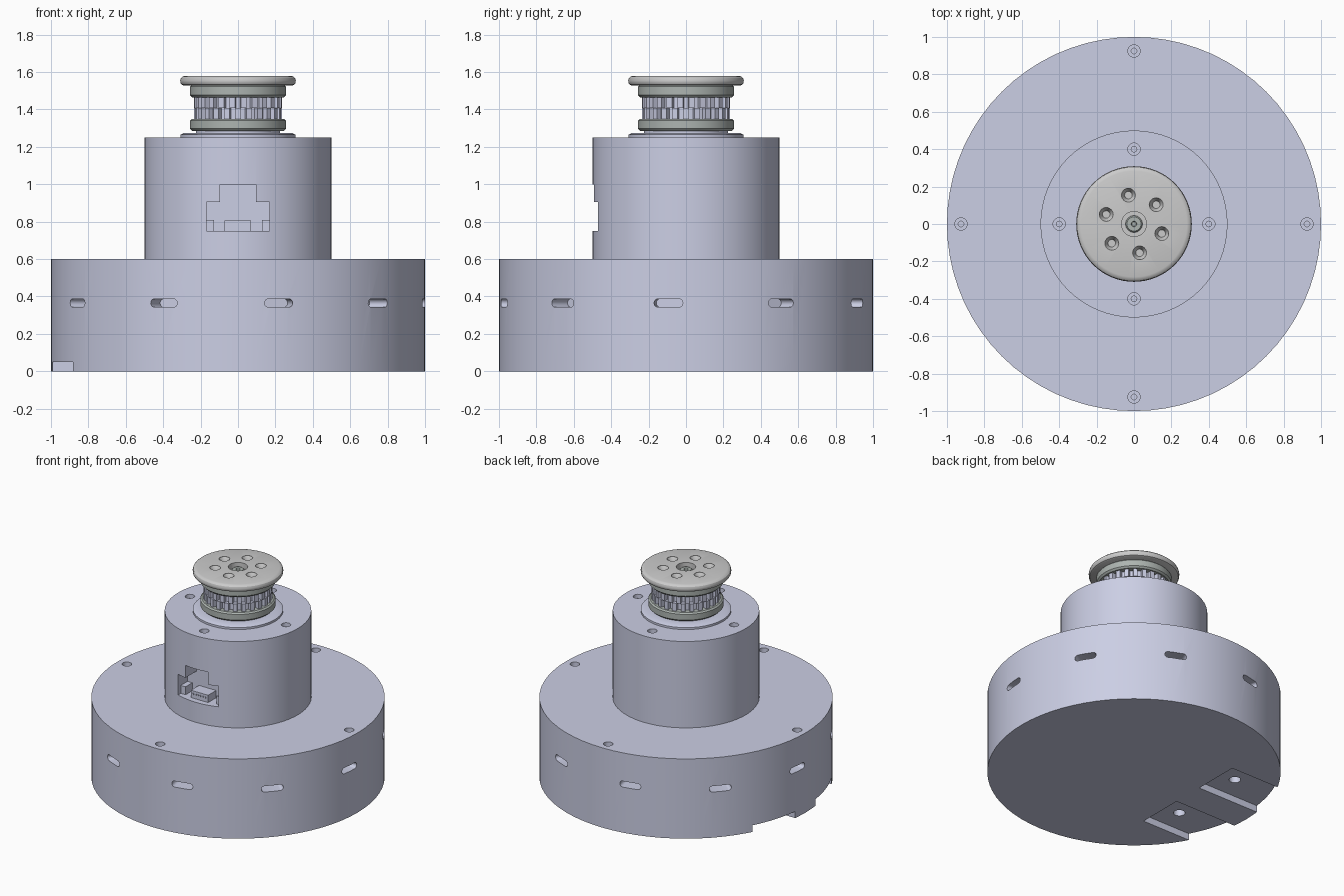
import bpy, bmesh
from math import sin, cos, pi, radians
from mathutils import Matrix

if "Cube" in bpy.data.objects:
    bpy.data.objects.remove(bpy.data.objects["Cube"])


def material(name, rgb):
    m = bpy.data.materials.new(name)
    m.diffuse_color = (*rgb, 1)
    m.use_nodes = True
    m.node_tree.nodes["Principled BSDF"].inputs["Base Color"].default_value = m.diffuse_color
    return m


HOUSING = material("housing_blue_grey", (0.6, 0.62, 0.78))
PLATE = material("plate_grey", (0.58, 0.58, 0.57))
RING = material("ring_grey", (0.42, 0.46, 0.44))


def lathe(bm, profile, segs=64, mat=Matrix()):
    """Revolve a profile of (radius, z) points that starts and ends on the axis."""
    rings = []
    for r, z in profile:
        n = segs if r > 0 else 1
        rings.append([bm.verts.new(mat @ Matrix.Translation(
            (r * cos(2 * pi * i / segs), r * sin(2 * pi * i / segs), z)).translation)
            for i in range(n)])
    for a, b in zip(rings, rings[1:]):
        for i in range(segs):
            quad = [a[i % len(a)], a[(i + 1) % len(a)], b[(i + 1) % len(b)], b[i % len(b)]]
            bm.faces.new(list(dict.fromkeys(quad)))


def prism(bm, outline, depth, mat=Matrix()):
    """Extrude a 2D outline along its local z."""
    lo, hi = [[bm.verts.new(mat @ Matrix.Translation((x, y, z)).translation)
               for x, y in outline] for z in (0, depth)]
    n = len(outline)
    bm.faces.new(lo[::-1])
    bm.faces.new(hi)
    for i in range(n):
        bm.faces.new((lo[i], lo[(i + 1) % n], hi[(i + 1) % n], hi[i]))


def box(bm, x0, x1, y0, y1, z0, z1):
    prism(bm, [(x0, y0), (x1, y0), (x1, y1), (x0, y1)], z1 - z0,
          Matrix.Translation((0, 0, z0)))


def finish(bm, name, mat=None):
    bmesh.ops.recalc_face_normals(bm, faces=bm.faces)
    mesh = bpy.data.meshes.new(name)
    bm.to_mesh(mesh)
    bm.free()
    if mat:
        mesh.materials.append(mat)
    obj = bpy.data.objects.new(name, mesh)
    bpy.context.collection.objects.link(obj)
    return obj


def activate(obj):
    bpy.ops.object.select_all(action='DESELECT')
    obj.select_set(True)
    bpy.context.view_layer.objects.active = obj


def carve(obj, cutter_bm):
    cutter = finish(cutter_bm, obj.name + "_cutter")
    cutter.hide_render = True
    activate(obj)
    mod = obj.modifiers.new("carve", 'BOOLEAN')
    mod.operation, mod.solver, mod.object = 'DIFFERENCE', 'EXACT', cutter
    bpy.ops.object.modifier_apply(modifier=mod.name)
    bpy.data.objects.remove(cutter)


def smooth(obj):
    activate(obj)
    bpy.ops.object.shade_smooth_by_angle(angle=radians(30))


def turned(name, profile, mat, segs=64):
    bm = bmesh.new()
    lathe(bm, profile, segs)
    return finish(bm, name, mat)


def screw_holes(bm, radius, top):
    for i in range(4):
        a = i * pi / 2
        lathe(bm, [(0, -0.14), (0.015, -0.14), (0.015, -0.03), (0.033, -0.03),
                   (0.033, 0.05), (0, 0.05)], 20,
              Matrix.Translation((radius * cos(a), radius * sin(a), top)))


UPRIGHT = Matrix.Rotation(pi / 2, 4, 'X')   # local z points to the front

# Wide base drum: vent slots, screw holes and two mounting notches underneath
base = turned("base_drum", [(0, 0), (1, 0), (1, 0.6), (0, 0.6)], HOUSING, 72)
cut = bmesh.new()
screw_holes(cut, 0.925, 0.6)
h = 0.0225
slot = [(s * (0.055 + h * cos(t)), s * h * sin(t))
        for s in (1, -1) for t in [-pi / 2 + pi * k / 8 for k in range(9)]]
for k in range(10):
    prism(cut, slot, 0.25, Matrix.Rotation(radians(12.6 + 36 * k), 4, 'Z')
          @ Matrix.Translation((0, -0.87, 0.365)) @ UPRIGHT)
carve(base, cut)
cut = bmesh.new()
for y in (-0.295, 0.295):
    box(cut, -1.1, -0.48, y - 0.175, y + 0.175, -0.05, 0.05)
carve(base, cut)
cut = bmesh.new()
for y in (-0.295, 0.295):
    lathe(cut, [(0, 0), (0.04, 0), (0.04, 0.15), (0, 0.15)], 20,
          Matrix.Translation((-0.65, y, 0.0)))
carve(base, cut)
smooth(base)

# Upper tower with a stepped socket opening in front
tower = turned("upper_tower", [(0, 0.59), (0.5, 0.59), (0.5, 1.25), (0, 1.25)], HOUSING)
cut = bmesh.new()
screw_holes(cut, 0.4, 1.25)
half = [(0.168, 0.75), (0.168, 0.905), (0.095, 0.905), (0.095, 1.0)]
prism(cut, half + [(-x, z) for x, z in reversed(half)], 0.3,
      Matrix.Translation((0, -0.36, 0)) @ UPRIGHT)
carve(tower, cut)
smooth(tower)

# Socket inside the opening: side ledges, contact block and pins
bm = bmesh.new()
for s in (-1, 1):
    x0, x1 = sorted((s * 0.128, s * 0.17))
    box(bm, x0, x1, -0.44, -0.35, 0.745, 0.81)
box(bm, -0.073, 0.07, -0.455, -0.35, 0.745, 0.805)
for i in range(6):
    x = -0.052 + i * 0.02
    box(bm, x - 0.004, x + 0.004, -0.46, -0.45, 0.778, 0.788)
finish(bm, "socket_contacts", HOUSING)

# Collar on the tower
smooth(turned("collar", [(0, 1.24), (0.308, 1.24), (0.308, 1.265), (0.285, 1.275),
                         (0.225, 1.275), (0.225, 1.30), (0, 1.30)], HOUSING))

# Pulley flanges, lower and upper
for name, z0, z1 in (("lower_pulley_flange", 1.285, 1.35), ("upper_pulley_flange", 1.465, 1.532)):
    smooth(turned(name, [(0, z0), (0.245, z0), (0.257, z0 + 0.012), (0.257, z1 - 0.01),
                         (0.247, z1), (0, z1)], RING))

# Toothed pulley: two rows of teeth offset by half a pitch
TEETH = 24
bm = bmesh.new()
for row, (z0, z1) in enumerate(((1.345, 1.408), (1.408, 1.47))):
    outline = []
    for i in range(TEETH):
        for f, r in ((-0.3, 0.205), (-0.24, 0.235), (0.24, 0.235), (0.3, 0.205)):
            a = 2 * pi * (i + f + row * 0.5) / TEETH
            outline.append((r * cos(a), r * sin(a)))
    prism(bm, outline, z1 - z0, Matrix.Translation((0, 0, z0)))
finish(bm, "toothed_pulley", HOUSING)

# Rounded output plate with six countersunk holes and a centre bore
plate = turned("output_plate", [(0, 1.528), (0.292, 1.528), (0.302, 1.533), (0.308, 1.543),
                                (0.309, 1.555), (0.305, 1.568), (0.296, 1.576),
                                (0.283, 1.58), (0, 1.58)], PLATE)
cut = bmesh.new()
for k in range(6):
    a = radians(41 + 60 * k)
    lathe(cut, [(0, -0.045), (0.02, -0.045), (0.025, -0.025), (0.037, -0.005),
                (0.037, 0.03), (0, 0.03)], 24,
          Matrix.Translation((0.157 * cos(a), 0.157 * sin(a), 1.58)))
lathe(cut, [(0, 1.54), (0.067, 1.54), (0.067, 1.61), (0, 1.61)], 32)
carve(plate, cut)
smooth(plate)

# Shaft end inside the bore
smooth(turned("shaft_end", [(0, 1.53), (0.045, 1.53), (0.045, 1.555), (0.038, 1.562),
                            (0.015, 1.562), (0.012, 1.55), (0, 1.55)], RING, 32))
